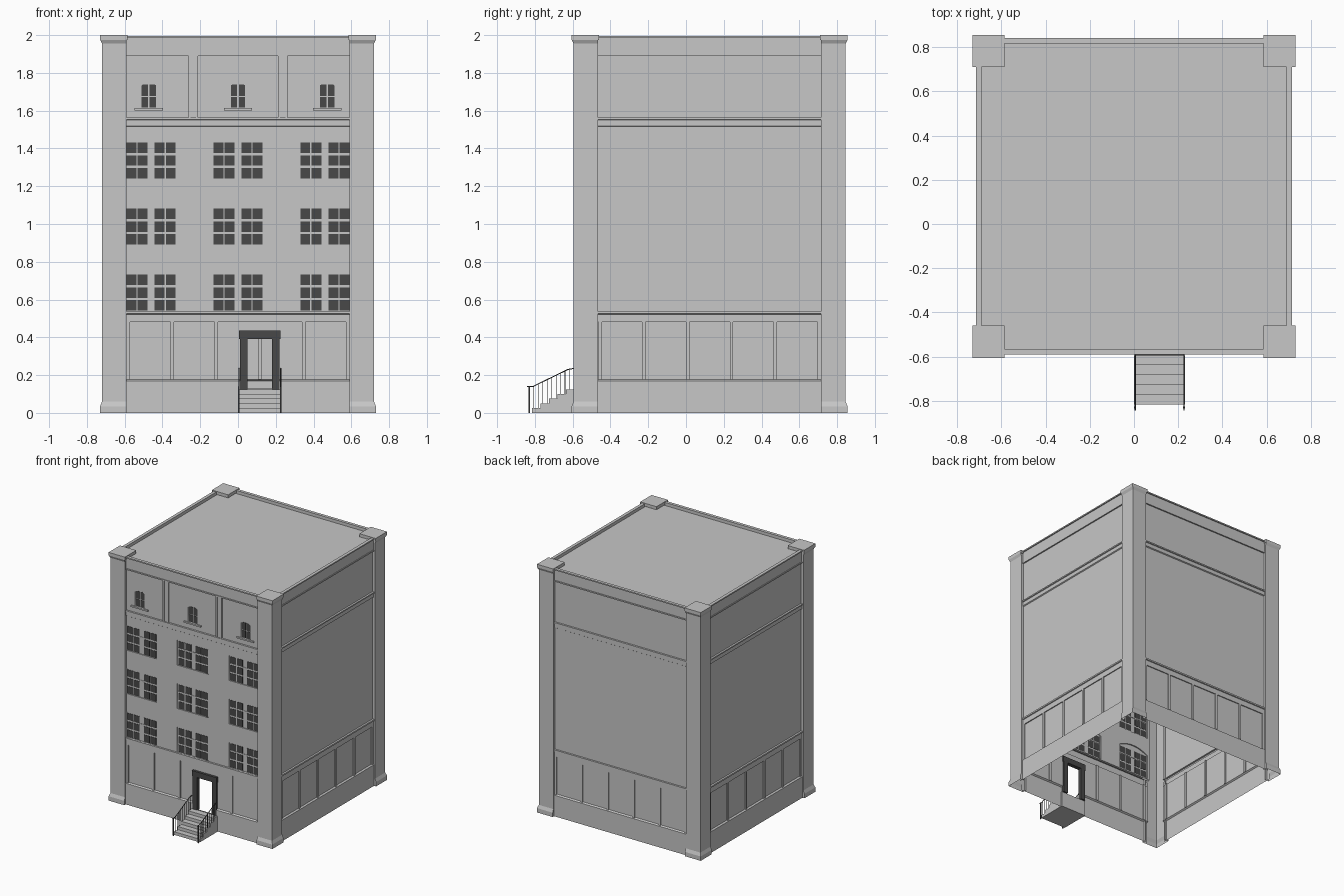
import bpy, bmesh, math
from mathutils import Matrix, Vector

if "Cube" in bpy.data.objects:
    bpy.data.objects.remove(bpy.data.objects["Cube"], do_unlink=True)

CY = 0.125             # centre of the building block in y
WALL = 0.70            # wall plane, measured from the centre
FRONT = CY - WALL


def material(name, value):
    m = bpy.data.materials.new(name)
    m.use_nodes = True
    colour = (value, value, value, 1)
    m.diffuse_color = colour
    m.node_tree.nodes["Principled BSDF"].inputs["Base Color"].default_value = colour
    return m


STONE = material("stone grey", 0.57)
DARK = material("dark grey", 0.065)


def add_object(name, mesh, mat):
    mesh.materials.clear()
    mesh.materials.append(mat)
    ob = bpy.data.objects.new(name, mesh)
    bpy.context.collection.objects.link(ob)
    return ob


def from_bmesh(name, bm, mat):
    mesh = bpy.data.meshes.new(name)
    bm.to_mesh(mesh)
    bm.free()
    return add_object(name, mesh, mat)


def boxes(name, spans, mat):
    """One object from boxes given as (x0, x1, y0, y1, z0, z1)."""
    bm = bmesh.new()
    for x0, x1, y0, y1, z0, z1 in spans:
        centre = Vector((x0 + x1, y0 + y1, z0 + z1)) / 2
        size = (x1 - x0, y1 - y0, z1 - z0)
        bmesh.ops.create_cube(bm, size=1, matrix=Matrix.Translation(centre) @ Matrix.Diagonal((*size, 1)))
    return from_bmesh(name, bm, mat)


def from_curve(name, paths, mat, closed=True, **settings):
    """Mesh made from poly curves, filled or bevelled."""
    cu = bpy.data.curves.new(name, "CURVE")
    for key, value in settings.items():
        setattr(cu, key, value)
    for path in paths:
        sp = cu.splines.new("POLY")
        sp.points.add(len(path) - 1)
        for p, co in zip(sp.points, path):
            p.co = (*co, 1) if len(co) == 3 else (*co, 0, 1)
        sp.use_cyclic_u = closed
    temp = bpy.data.objects.new(name + " curve", cu)
    bpy.context.collection.objects.link(temp)
    deps = bpy.context.evaluated_depsgraph_get()
    mesh = bpy.data.meshes.new_from_object(temp.evaluated_get(deps))
    bpy.data.objects.remove(temp, do_unlink=True)
    return add_object(name, mesh, mat)


# Wall section: plinth, panels, frieze, string courses, cornice, parapet
SECTION = [(.712, 0), (.712, .13), (.712, .17), (WALL, .178), (WALL, .41), (WALL, .48),
           (.708, .48), (.708, .522), (.715, .525), (.715, .537), (WALL, .537),
           (WALL, 1.515), (.708, 1.52), (.708, 1.55), (.715, 1.553), (.715, 1.563),
           (WALL, 1.563), (WALL, 1.89), (.711, 1.89), (.711, 1.9), (.706, 1.9),
           (.706, 1.985), (.715, 1.985), (.715, 1.995), (.69, 1.995), (.69, 1.97)]
DOOR_X0, DOOR_X1 = 0.05, 0.18


def wall(name, turn, is_front=False):
    bm = bmesh.new()
    xs = [-.62, DOOR_X0, DOOR_X1, .62] if is_front else [-.62, .62]
    grid = [[bm.verts.new((x, -d, z)) for x in xs] for d, z in SECTION]
    for low, high in zip(grid, grid[1:]):
        for i in range(len(xs) - 1):
            mid = (low[i].co.z + high[i].co.z) / 2
            tall = high[i].co.z - low[i].co.z > 0.32
            if is_front and (tall or (i == 1 and .13 < mid < .41)):
                continue  # door opening and window zones
            bm.faces.new((low[i], low[i + 1], high[i + 1], high[i]))
    # slim pilasters on the ground floor
    for k in range(6):
        x = -.58 + .232 * k
        if is_front and k == 3:
            continue
        bmesh.ops.create_cube(bm, size=1, matrix=Matrix.Translation((x, -WALL, .328))
                              @ Matrix.Diagonal((.018, .016, .305, 1)))
    bm.transform(Matrix.Translation((0, CY, 0)) @ Matrix.Rotation(turn, 4, "Z"))
    return from_bmesh(name, bm, STONE)


wall("front_wall", 0, True)
for side, quarter in (("left", 1), ("back", 2), ("right", 3)):
    wall(side + "_wall", quarter * math.pi / 2)
boxes("roof", [(-.695, .695, CY - .695, CY + .695, 1.965, 1.97)], STONE)


# Corner towers: open outer shells with a flared foot and a square cap
def tower(name, sx, sy):
    bm = bmesh.new()
    rings = []
    for z, f in ((0, .73), (.035, .73), (.06, .72), (1.955, .72), (1.975, .73)):
        plan = [(.59, .695), (.59, f), (f, f), (f, .59), (.695, .59)]
        rings.append([bm.verts.new((sx * x, CY + sy * y, z)) for x, y in plan])
    for low, high in zip(rings, rings[1:]):
        for i in range(4):
            face = bm.faces.new((low[i], low[i + 1], high[i + 1], high[i]))
            if sx * sy > 0:
                face.normal_flip()
    centre = (sx * .6575, CY + sy * .6575, 1.9875)
    bmesh.ops.create_cube(bm, size=1, matrix=Matrix.Translation(centre)
                          @ Matrix.Diagonal((.145, .145, .025, 1)))
    from_bmesh(name, bm, STONE)


for sx, sx_name in ((1, "left"), (-1, "right")):
    for sy, sy_name in ((-1, "front"), (1, "back")):
        tower(f"{sy_name}_{sx_name}_tower", sx, sy)


# Front wall zones with arched openings
def arch(cx, z0, half, spring, rise):
    steps = 12
    top = []
    for i in range(steps + 1):
        t = 1 - 2 * i / steps
        top.append((cx + half * t, spring + rise * (1 - t * t)))
    return [(cx - half, z0), (cx + half, z0)] + top


def window_zone(name, z0, z1, arches):
    outline = [(-.62, z0), (.62, z0), (.62, z1), (-.62, z1)]
    ob = from_curve(name, [outline] + arches, STONE, dimensions="2D", fill_mode="BOTH", extrude=.01)
    ob.data.transform(Matrix.Translation((0, FRONT + .01, 0)) @ Matrix.Rotation(math.pi / 2, 4, "X"))


main = [(cx, .538 + .35 * k) for k in range(3) for cx in (-.46, 0, .46)]
attic = [(cx, 1.614) for cx in (-.472, 0, .472)]
window_zone("main_window_wall", .53, 1.517,
            [arch(cx, z, .14 if cx == 0 else .138, z + .2, .038) for cx, z in main])
window_zone("attic_window_wall", 1.556, 1.895, [arch(cx, z, .043, z + .117, .015) for cx, z in attic])

# Window boards act as the glazing bars, panes stand slightly proud of them
GLASS = FRONT + .009
boards, panes = [], []


def pane(x, z, w, h):
    panes.append((x - w / 2, x + w / 2, GLASS - .004, GLASS + .004, z - h / 2, z + h / 2))


for cx, z in main:
    boards.append((cx - .145, cx + .145, GLASS - .002, GLASS + .002, z - .002, z + .24))
    boards.append((cx - .135, cx + .135, GLASS - .005, GLASS + .005, z + .131, z + .139))
    for dx in (-.104, -.045, .045, .104):
        for dz in (.031, .098, .166):
            pane(cx + dx, z + dz, .052, .055)
for cx, z in attic:
    boards.append((cx - .045, cx + .045, GLASS - .002, GLASS + .002, z - .002, z + .135))
    for dx in (-.021, .021):
        pane(cx + dx, z + .031, .034, .055)
        pane(cx + dx, z + .094, .034, .06)
boxes("window_frames", boards, STONE)
boxes("window_panes", panes, DARK)
boxes("attic_sills", [(cx - .075, cx + .075, FRONT - .01, FRONT, 1.602, 1.614) for cx, z in attic], STONE)

# Attic pilasters with two ribs
ribs = []
for cx in (-.237, .237):
    ribs.append((cx - .025, cx + .025, FRONT - .005, FRONT, 1.56, 1.893))
    for dx in (-.02, .02):
        ribs.append((cx + dx - .006, cx + dx + .006, FRONT - .011, FRONT, 1.56, 1.893))
boxes("attic_pilasters", ribs, STONE)

# Door surround
boxes("door_surround", [
    (.01, DOOR_X0, FRONT - .016, FRONT + .012, .125, .39),
    (DOOR_X1, .22, FRONT - .016, FRONT + .012, .125, .39),
    (.005, .225, FRONT - .02, FRONT + .012, .39, .435)], DARK)

# Entrance steps
boxes("entrance_steps", [(0, .23, -.815 + .045 * i, FRONT, .025 * i, .025 * (i + 1))
                         for i in range(5)], STONE)

# Stair railings
rail_path = [(-.595, .235), (-.625, .23), (-.81, .14), (-.843, .14)]
sides = (.005, .226)
from_curve("handrails", [[(x, y, z) for y, z in rail_path] for x in sides], DARK, closed=False,
           dimensions="3D", bevel_depth=.003, bevel_resolution=1, use_fill_caps=True)
bars = []
for x in sides:
    bars.append((x - .004, x + .004, -.834, -.826, 0, .14))
    for k in range(9):
        y = -.805 + .0235 * k
        foot = .025 * (int((y + .815) / .045) + 1)
        top = .14 + (y + .81) * .09 / .185
        bars.append((x - .0015, x + .0015, y - .0015, y + .0015, foot, top))
boxes("railing_bars", bars, DARK)
